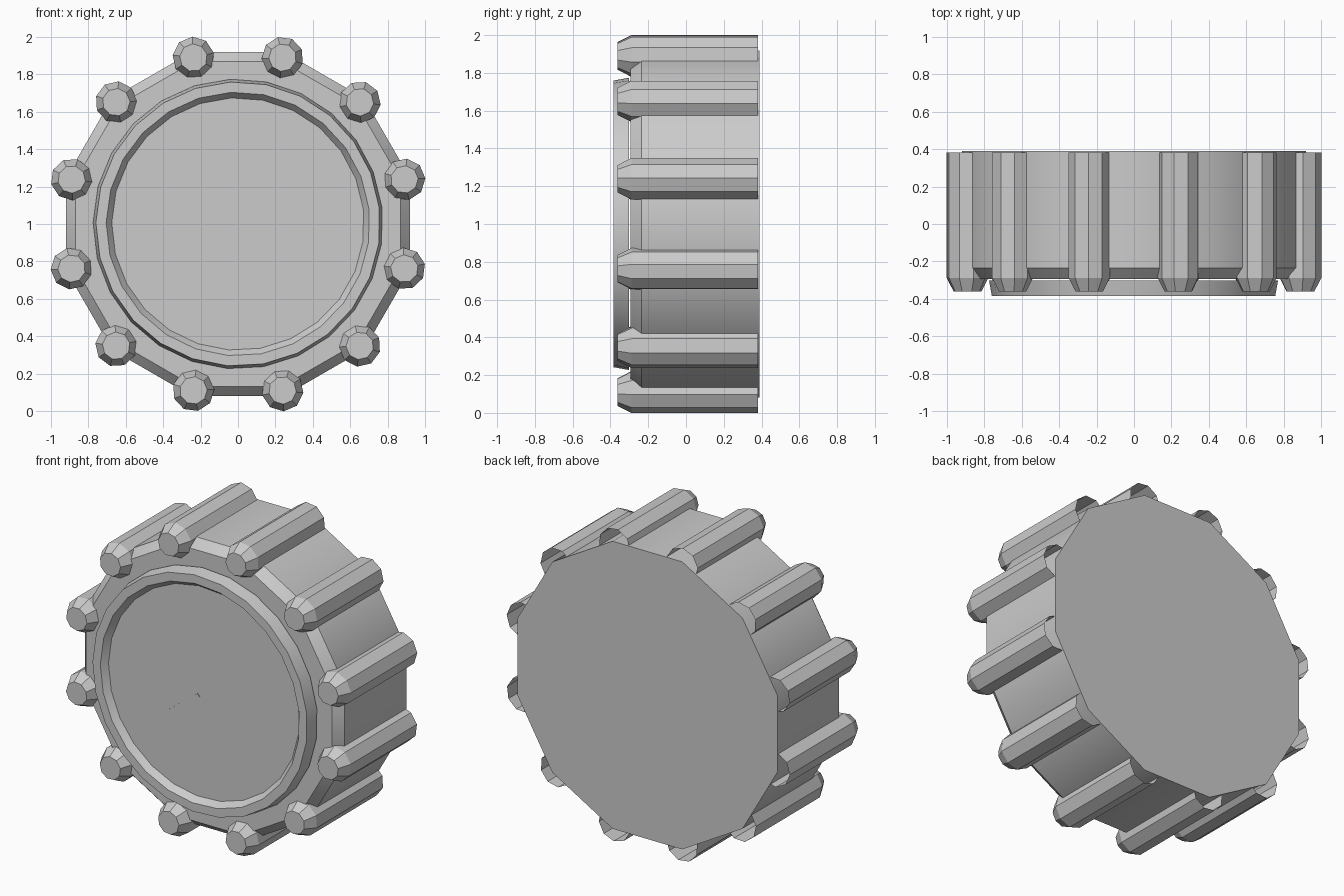
import bpy, bmesh, math
from mathutils import Vector

cube = bpy.data.objects.get("Cube")
if cube:
    bpy.data.objects.remove(cube, do_unlink=True)

grey = bpy.data.materials.new("plain_grey")
grey.use_nodes = True
COLOUR = (0.6, 0.6, 0.6, 1)
grey.diffuse_color = COLOUR
grey.node_tree.nodes["Principled BSDF"].inputs["Base Color"].default_value = COLOUR


def finish(name, bm, smooth_angle=None):
    bmesh.ops.recalc_face_normals(bm, faces=bm.faces[:])
    mesh = bpy.data.meshes.new(name)
    bm.to_mesh(mesh)
    bm.free()
    mesh.materials.append(grey)
    obj = bpy.data.objects.new(name, mesh)
    bpy.context.collection.objects.link(obj)
    if smooth_angle:
        bpy.ops.object.select_all(action='DESELECT')
        obj.select_set(True)
        bpy.context.view_layer.objects.active = obj
        bpy.ops.object.shade_smooth_by_angle(angle=math.radians(smooth_angle))
    return obj


def lathe(name, profile, sides, turn=0, centre=(0, 1), cap_start=True, smooth_angle=None):
    """Sweep (radius, y) pairs around the y direction, first ring at the back."""
    bm = bmesh.new()
    rings = []
    for radius, y in profile:
        ring = []
        for i in range(sides):
            a = math.radians(turn) + math.tau * i / sides
            ring.append(bm.verts.new((centre[0] + radius * math.sin(a), y,
                                      centre[1] + radius * math.cos(a))))
        rings.append(ring)
    for a, b in zip(rings, rings[1:]):
        for i in range(sides):
            j = (i + 1) % sides
            bm.faces.new((a[i], a[j], b[j], b[i]))
    if cap_start:
        bm.faces.new(rings[0])
    bm.faces.new(rings[-1])
    return finish(name, bm, smooth_angle)


# Twelve-sided body with a chamfered front
lathe("body", [(0.952, 0.39), (0.952, -0.235), (0.9, -0.293)], 12, turn=15, smooth_angle=35)

# Grip ribs on every corner, open at the back
for k in range(12):
    angle = 15 + 30 * k
    a = math.radians(angle)
    lathe(f"grip_rib_{k + 1}", [(0.112, 0.382), (0.112, -0.288), (0.074, -0.362)], 9,
          turn=angle + 12, centre=(0.921 * math.sin(a), 1 + 0.921 * math.cos(a)),
          cap_start=False)

# Bezel ring with the recessed dial face
lathe("bezel_and_dial", [(0.775, -0.303), (0.76, -0.385), (0.705, -0.385), (0.675, -0.345)],
      25, turn=-3, smooth_angle=30)

# Thin pointer plate on the dial
base, tip = Vector((-0.035, 0, 0.975)), Vector((-0.345, 0, 0.73))
along = tip - base
side = Vector((along.z, 0, -along.x)).normalized()
outline = [(0, 0.013), (0.65, 0.016), (1, 0)]
points = [base + along * t + side * w for t, w in outline]
points += [base + along * t - side * w for t, w in reversed(outline[:-1])]
bm = bmesh.new()
face = bm.faces.new([bm.verts.new((p.x, -0.344, p.z)) for p in points])
raised = bmesh.ops.extrude_face_region(bm, geom=[face])["geom"]
bmesh.ops.translate(bm, vec=(0, -0.006, 0),
                    verts=[v for v in raised if isinstance(v, bmesh.types.BMVert)])
finish("pointer", bm)
